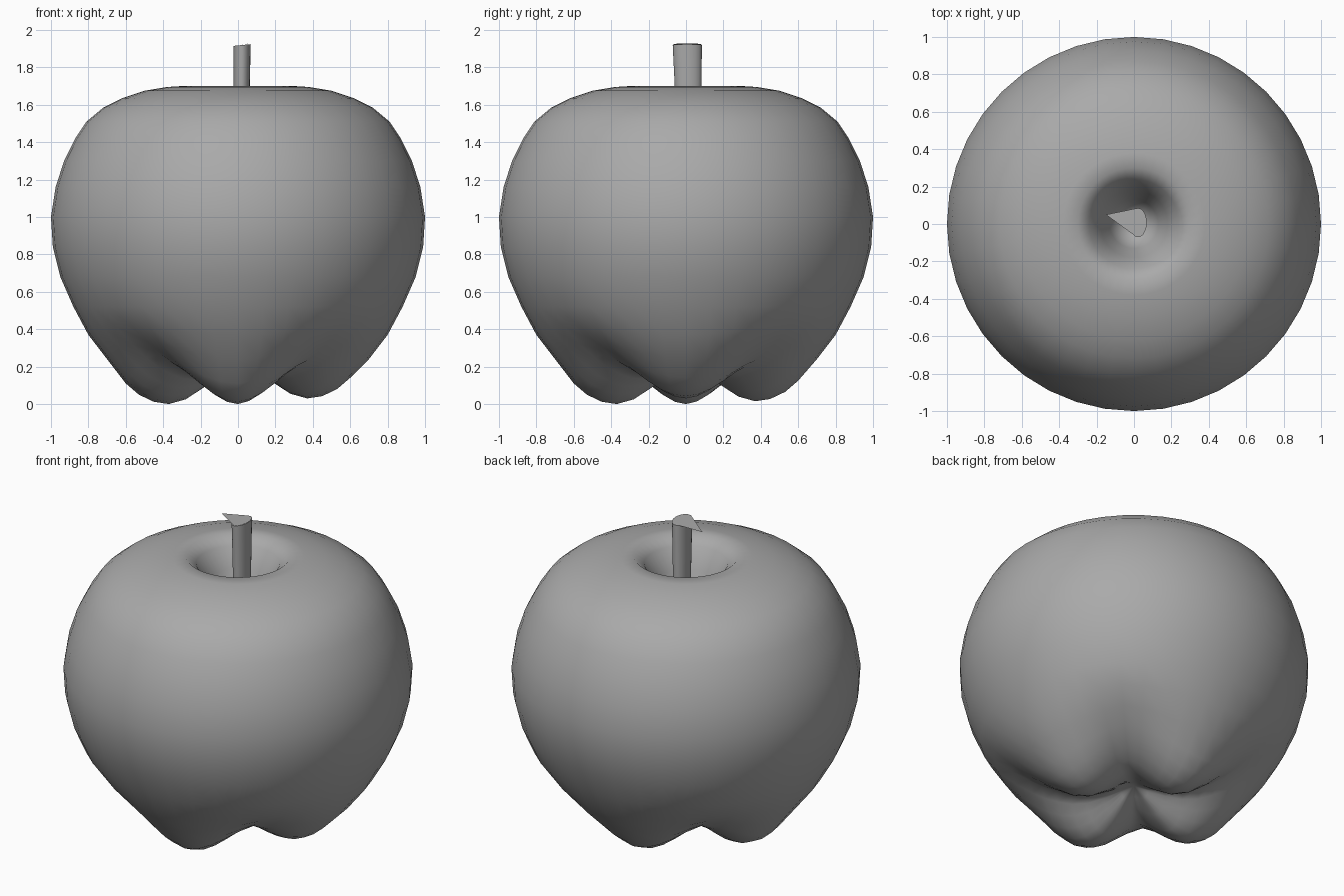
import bpy, bmesh
from math import cos, sin, pi, radians

default = bpy.data.objects.get("Cube")
if default:
    bpy.data.objects.remove(default)

grey = bpy.data.materials.new("plain_grey")
grey.use_nodes = True
GREY = (0.4, 0.4, 0.4, 1)
grey.diffuse_color = GREY
grey.node_tree.nodes["Principled BSDF"].inputs["Base Color"].default_value = GREY


def finish(bm, name, sharp_angle):
    """Turn a bmesh into a smooth object with sharp creases."""
    bmesh.ops.recalc_face_normals(bm, faces=bm.faces)
    mesh = bpy.data.meshes.new(name)
    bm.to_mesh(mesh)
    bm.free()
    mesh.materials.append(grey)
    for poly in mesh.polygons:
        poly.use_smooth = True
    mesh.set_sharp_from_angle(angle=radians(sharp_angle))
    obj = bpy.data.objects.new(name, mesh)
    bpy.context.collection.objects.link(obj)
    return obj


def bridge(bm, a, b):
    n = len(a)
    for i in range(n):
        j = (i + 1) % n
        bm.faces.new((a[i], a[j], b[j], b[i]))


def fan(bm, ring, centre):
    for i in range(len(ring)):
        bm.faces.new((ring[i], ring[(i + 1) % len(ring)], centre))


# Fruit: turned profile of radius, height on a lobe, height in a valley
SIDES = 40
upper = [(.08, 1.3), (.13, 1.4), (.18, 1.53), (.24, 1.65), (.3, 1.7),
         (.38, 1.695), (.5, 1.675), (.62, 1.635), (.72, 1.585), (.81, 1.51),
         (.87, 1.42), (.93, 1.3), (.975, 1.16), (1, 1), (.99, .84),
         (.95, .68), (.88, .52)]
lower = [(.8, .37, .42), (.7, .24, .34), (.6, .11, .275), (.53, .05, .235),
         (.45, .012, .2), (.37, 0, .17), (.28, .025, .155),
         (.18, .09, .16), (.08, .16, .185)]

bm = bmesh.new()
rings = []
for r, lobe, valley in [(r, z, z) for r, z in upper] + lower:
    ring = []
    for i in range(SIDES):
        t = 2 * pi * i / SIDES
        w = max(0, .5 + .5 * cos(4 * t)) ** .7
        # two of the lobes sit slightly higher
        lift = .03 * max(0, cos(t)) + .015 * max(0, sin(t)) if r < .65 and lobe < .2 else 0
        z = lobe * w + valley * (1 - w) + lift * w
        ring.append(bm.verts.new((r * cos(t), r * sin(t), z)))
    rings.append(ring)
for a, b in zip(rings, rings[1:]):
    bridge(bm, a, b)
fan(bm, rings[0], bm.verts.new((0, 0, 1.28)))
fan(bm, rings[-1], bm.verts.new((0, 0, .21)))
finish(bm, "fruit_body", 80)


# Stem: oval post widening towards a tilted top
def oval(t, cx, cy, rx, ry):
    return cx + rx * cos(t), cy + ry * sin(t)


TOP = (.022, .007, .046, .078)
BASE = (.015, .02, .038, .058)
bm = bmesh.new()
angles = [2 * pi * i / 20 for i in range(20)]
base = [bm.verts.new((*oval(t, *BASE), 1.25)) for t in angles]
top = []
for t in angles:
    x, y = oval(t, *TOP)
    top.append(bm.verts.new((x, y, 1.917 + .1 * x)))
bridge(bm, base, top)
bm.faces.new(top)
bm.faces.new(base[::-1])
finish(bm, "stem", 40)

# Leaf: flat pointed sheet on the stem top
bm = bmesh.new()
outline = [(-.15, .05)] + [oval(radians(d), *TOP) for d in range(-100, 101, 20)]
bm.faces.new([bm.verts.new((x, y, 1.921 + .1 * x)) for x, y in outline])
finish(bm, "leaf", 40)
